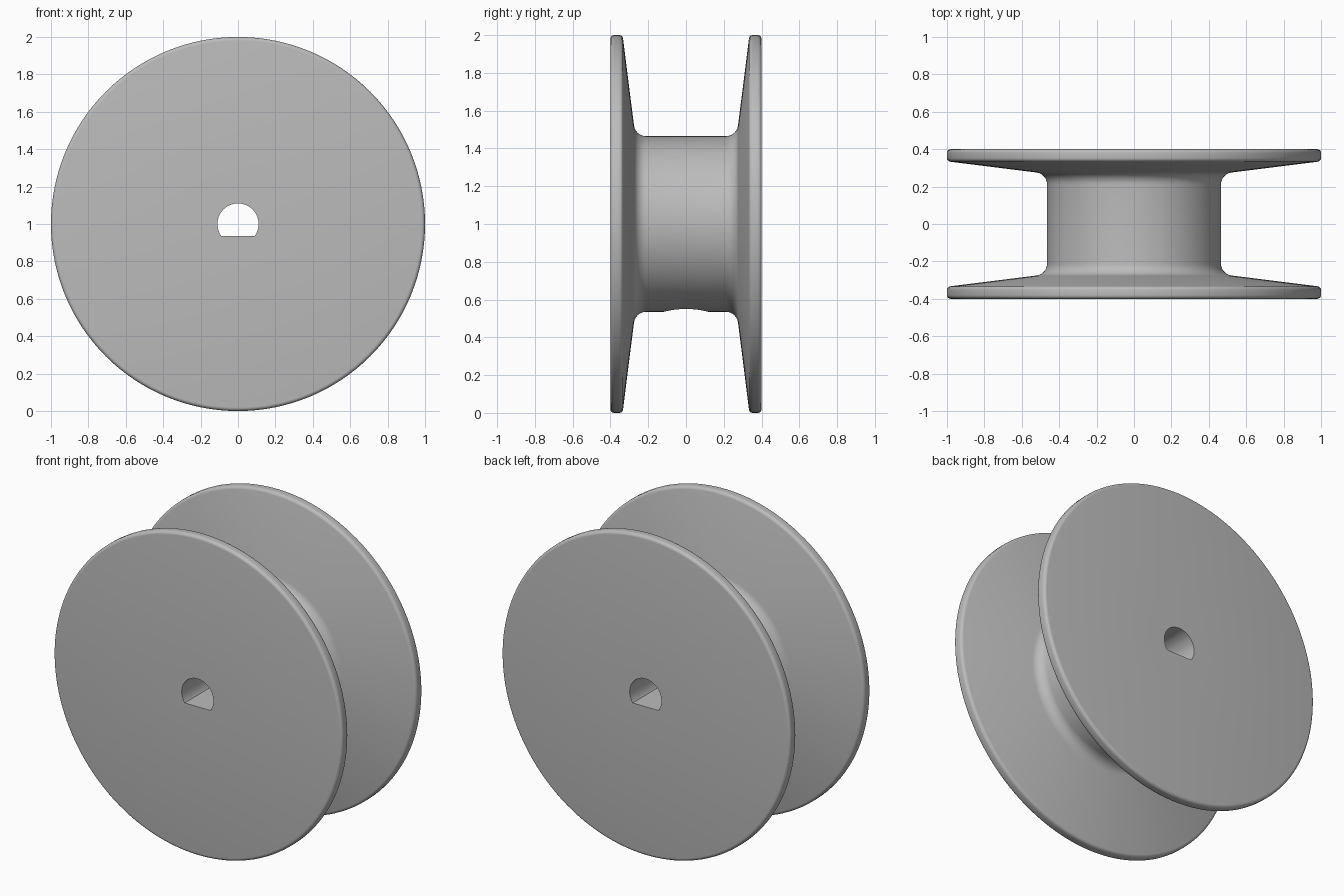
import bpy, bmesh
from math import pi, cos, sin, radians
from mathutils import Matrix, Vector

cube = bpy.data.objects.get("Cube")
if cube:
    bpy.data.objects.remove(cube, do_unlink=True)

CENTRE = Vector((0, 0, 1))
HUB_R, FILLET = 0.465, 0.065

grey = bpy.data.materials.new("grey_plastic")
grey.use_nodes = True
colour = (0.5, 0.5, 0.5, 1)
grey.diffuse_color = colour
grey.node_tree.nodes["Principled BSDF"].inputs["Base Color"].default_value = colour


def make_object(name, bm):
    bmesh.ops.recalc_face_normals(bm, faces=bm.faces)
    mesh = bpy.data.meshes.new(name)
    bm.to_mesh(mesh)
    bm.free()
    mesh.materials.append(grey)
    ob = bpy.data.objects.new(name, mesh)
    bpy.context.collection.objects.link(ob)
    return ob


def arc(r, y, radius, start, end, steps):
    """Profile points (r, y) along a circular arc, angles in degrees."""
    angles = [radians(start + (end - start) * i / steps) for i in range(steps + 1)]
    return [(r + radius * cos(a), y + radius * sin(a)) for a in angles]


# Spool body: half profile from the hub fillet to the axis, mirrored and revolved
half = arc(HUB_R + FILLET, 0.211, FILLET, 180, 96.5, 8)
half += arc(0.98, 0.353, 0.02, -83, 0, 4) + arc(0.98, 0.38, 0.02, 0, 90, 5)
half.append((0, 0.4))
profile = [(r, -y) for r, y in reversed(half)] + half

bm = bmesh.new()
verts = [bm.verts.new((r, y, 1)) for r, y in profile]
edges = [bm.edges.new(pair) for pair in zip(verts, verts[1:])]
bmesh.ops.spin(bm, geom=verts + edges, cent=CENTRE, axis=(0, 1, 0),
               angle=2 * pi, steps=128, use_duplicate=False)
bmesh.ops.remove_doubles(bm, verts=bm.verts, dist=0.0001)
spool = make_object("spool", bm)

# D-shaped shaft bore cutter, with the flat at the bottom
bm = bmesh.new()
ring = arc(0, 1, 0.11, -36, 216, 40)
face = bm.faces.new([bm.verts.new((x, -0.6, z)) for x, z in ring])
out = bmesh.ops.extrude_face_region(bm, geom=[face])
bmesh.ops.translate(bm, vec=(0, 1.2, 0),
                    verts=[v for v in out["geom"] if isinstance(v, bmesh.types.BMVert)])
bore = make_object("bore_cutter", bm)

# Set screw hole cutter, from underneath the hub up to the bore
bm = bmesh.new()
bmesh.ops.create_cone(bm, cap_ends=True, segments=48, radius1=0.118, radius2=0.118,
                      depth=0.6, matrix=Matrix.Translation((0, 0, 0.66)))
screw_hole = make_object("screw_hole_cutter", bm)

bpy.ops.object.select_all(action="DESELECT")
spool.select_set(True)
bpy.context.view_layer.objects.active = spool
for cutter in (bore, screw_hole):
    cutter.hide_render = True
    mod = spool.modifiers.new("cut", "BOOLEAN")
    mod.operation, mod.solver, mod.object = "DIFFERENCE", "EXACT", cutter
    bpy.ops.object.modifier_apply(modifier=mod.name)
    bpy.data.objects.remove(cutter, do_unlink=True)

bpy.ops.object.shade_smooth_by_angle(angle=radians(30))
